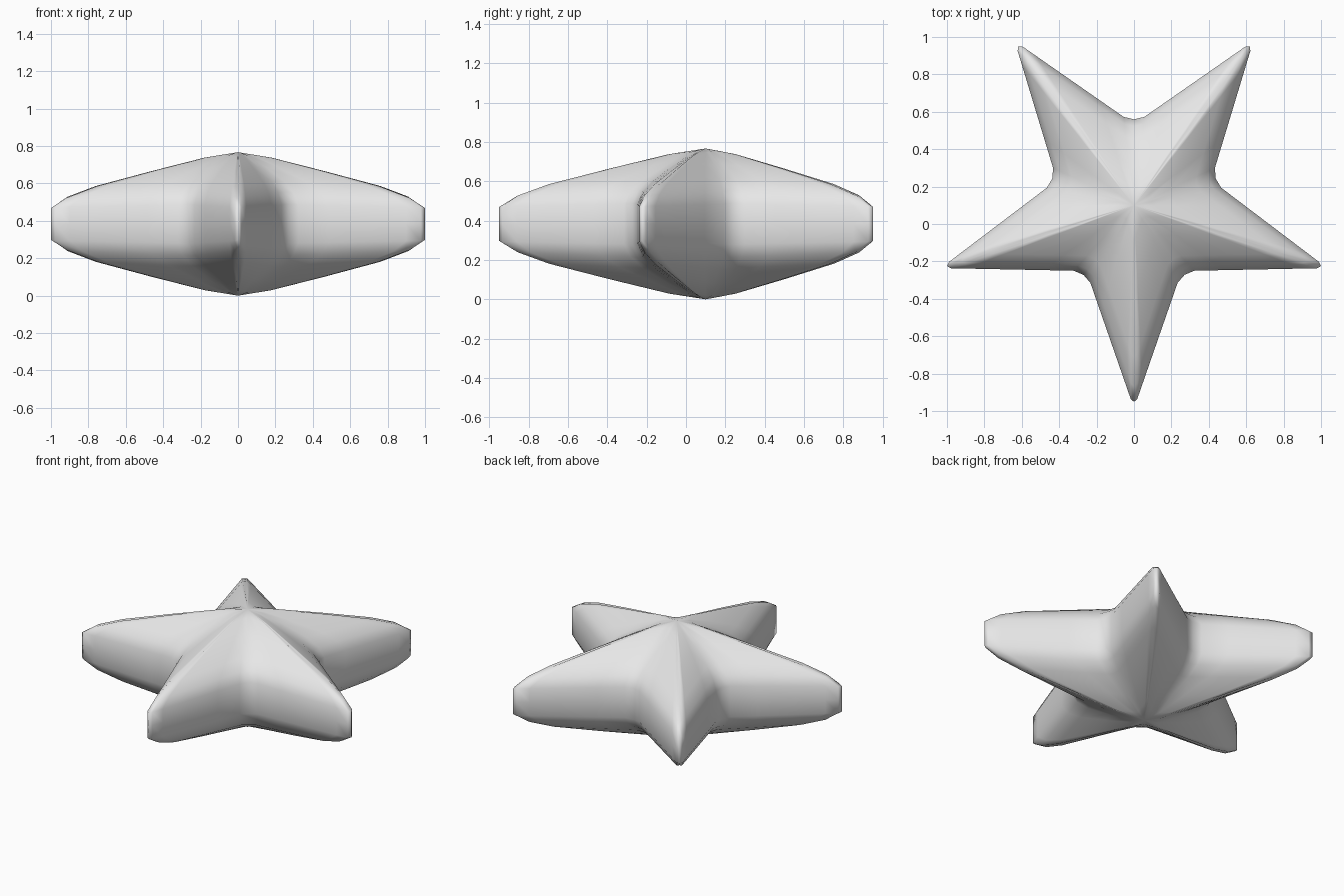
import bpy, bmesh, math

cube = bpy.data.objects.get("Cube")
if cube:
    bpy.data.objects.remove(cube, do_unlink=True)

CENTRE_Y, MID_Z = 0.1, 0.3835
ARMS = 5

# Half an arm in plan: distance along the arm, half width, blend from ridge to valley
TIP = (1.0515, 0.0, 0.0)
SHOULDER = (1.034, 0.018, 0.25)
FLANK = (0.415, 0.233, 0.85)
VALLEY = (0.372, 0.270, 1.0)


def mix(a, b, t):
    return tuple(p + (q - p) * t for p, q in zip(a, b))


half_arm = [TIP, SHOULDER] + [mix(SHOULDER, FLANK, t) for t in (0.12, 0.4, 0.75)] + [FLANK]
arm = [VALLEY] + half_arm[::-1] + half_arm[1:]
sides = [-1] * (len(half_arm) + 1) + [1] * (len(half_arm) - 1)

# Rows from near the apex to the waist: reach, ridge height, valley height above the waist
upper = [(0.18, 0.350, 0.368), (0.47, 0.274, 0.305), (0.77, 0.193, 0.230),
         (0.92, 0.137, 0.172), (1.0, 0.085, 0.105)]
rows = upper + [(1.0, 0.0, 0.0)] + [(r, -a, -b) for r, a, b in reversed(upper)]

bm = bmesh.new()
top = bm.verts.new((0, CENTRE_Y, 2 * MID_Z))
bottom = bm.verts.new((0, CENTRE_Y, 0))
columns = []
for k in range(ARMS):
    angle = -math.pi / 2 + k * math.tau / ARMS
    c, s = math.cos(angle), math.sin(angle)
    for (along, width, blend), side in zip(arm, sides):
        x, y = along * c - side * width * s, along * s + side * width * c
        columns.append([bm.verts.new((x * r, CENTRE_Y + y * r, MID_Z + a + (b - a) * blend))
                        for r, a, b in rows])

# Skin the columns and close them at both apexes
for i, left in enumerate(columns):
    right = columns[(i + 1) % len(columns)]
    bm.faces.new((top, left[0], right[0]))
    bm.faces.new((bottom, right[-1], left[-1]))
    for j in range(len(rows) - 1):
        bm.faces.new((left[j], left[j + 1], right[j + 1], right[j]))
bmesh.ops.recalc_face_normals(bm, faces=bm.faces)
for face in bm.faces:
    face.smooth = True

mesh = bpy.data.meshes.new("star_body")
bm.to_mesh(mesh)
bm.free()
star = bpy.data.objects.new("star_body", mesh)
bpy.context.collection.objects.link(star)

# Plain light grey
grey = bpy.data.materials.new("light_grey")
grey.use_nodes = True
colour = (0.8, 0.8, 0.8, 1.0)
grey.diffuse_color = colour
grey.node_tree.nodes["Principled BSDF"].inputs["Base Color"].default_value = colour
mesh.materials.append(grey)
